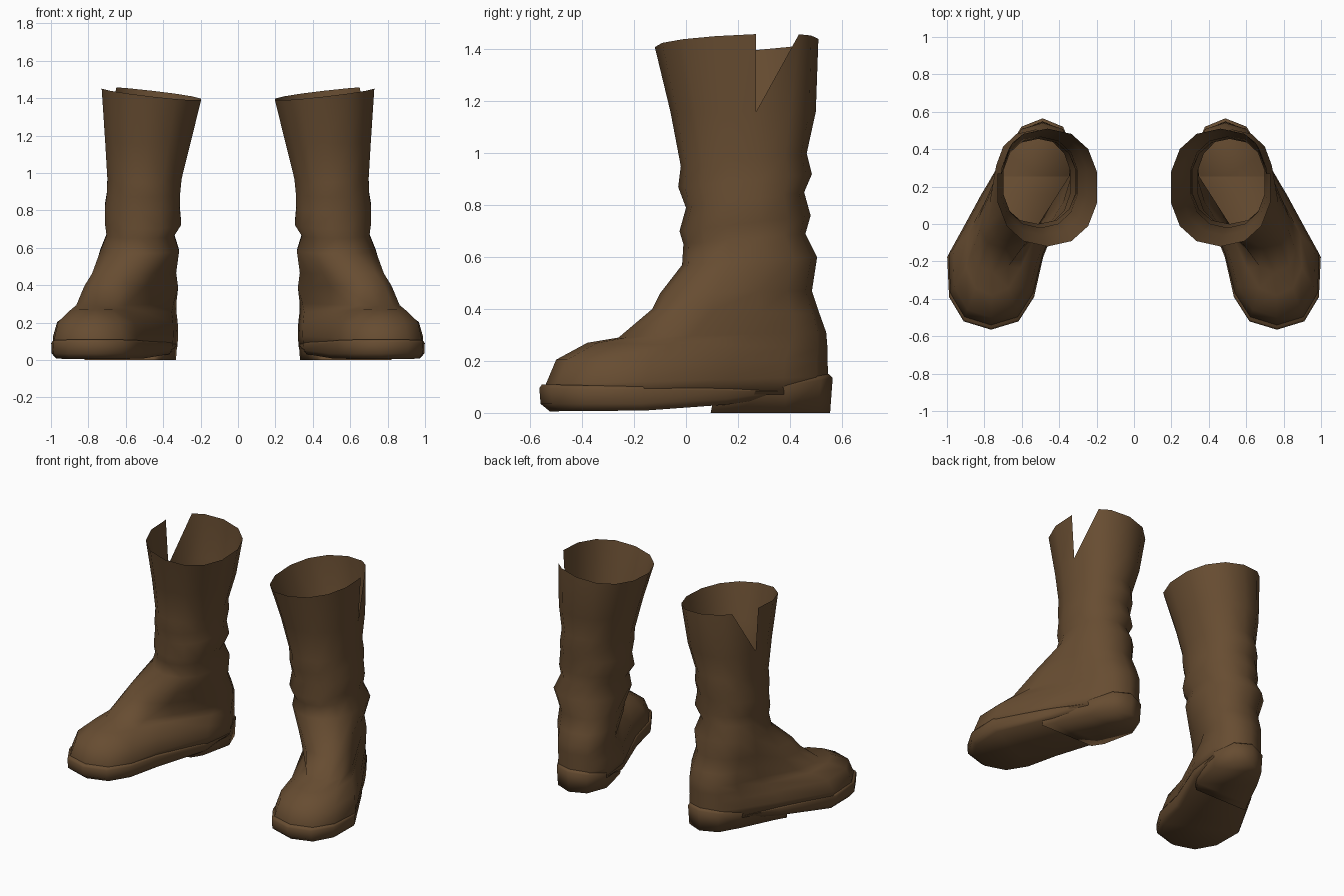
import bpy
import bmesh
import math

SIDES = 14

if "Cube" in bpy.data.objects:
    bpy.data.objects.remove(bpy.data.objects["Cube"])

# Single worn leather colour
leather = bpy.data.materials.new("brown_leather")
leather.use_nodes = True
BROWN = (0.135, 0.073, 0.031, 1)
leather.diffuse_color = BROWN
bsdf = leather.node_tree.nodes["Principled BSDF"]
bsdf.inputs["Base Color"].default_value = BROWN
bsdf.inputs["Roughness"].default_value = 0.8


def power(value, exponent):
    return math.copysign(abs(value) ** exponent, value)


def bend(y):
    """Sideways swing of the foot toward the toe."""
    return 0.14 * (1 - math.tanh((y - 0.09) / 0.22))


def ring(z_front, z_back, y_front, y_back, x_mid, swing, w_back, w_front, y_min=-9):
    """Egg-shaped section; points run from the back around the outer side."""
    points = []
    mid, half = (y_front + y_back) / 2, (y_back - y_front) / 2
    roundness = 0.9 - 0.1 * swing
    for i in range(SIDES):
        angle = 2 * math.pi * i / SIDES
        y = max(mid + half * power(math.cos(angle), roundness), y_min)
        t = ((y - mid) / half + 1) / 2
        width = w_front + (w_back - w_front) * t
        x = x_mid + swing * bend(y) + width * power(math.sin(angle), roundness)
        points.append([x, y, z_front + (z_back - z_front) * t])
    return points


def loft(name, rings, side, cap_top=True, notch=None):
    """Skin the rings from top to bottom and close the ends."""
    bm = bmesh.new()
    rows = [[bm.verts.new((side * x, y, z)) for x, y, z in r] for r in rings]
    for level, (a, b) in enumerate(zip(rows, rows[1:])):
        for i in range(SIDES):
            j = (i + 1) % SIDES
            if level == 0 and i == notch:
                bm.faces.new((a[i], b[i], b[j]))
            else:
                bm.faces.new((a[i], b[i], b[j], a[j]))
    for row in ([rows[0]] if cap_top else []) + [rows[-1]]:
        for i in range(SIDES // 2):
            corners = [row[k % SIDES] for k in (i, i + 1, SIDES - i - 1, SIDES - i)]
            bm.faces.new(list(dict.fromkeys(corners)))
    bmesh.ops.recalc_face_normals(bm, faces=bm.faces)
    mesh = bpy.data.meshes.new(name)
    bm.to_mesh(mesh)
    bm.free()
    mesh.materials.append(leather)
    obj = bpy.data.objects.new(name, mesh)
    bpy.context.collection.objects.link(obj)
    bpy.ops.object.select_all(action='DESELECT')
    obj.select_set(True)
    bpy.context.view_layer.objects.active = obj
    bpy.ops.object.shade_smooth_by_angle(angle=math.radians(100))


# Wrinkled shaft, instep and toe box
upper = [
    ring(1.42, 1.42, -0.12, 0.51, 0.463, 0, 0.272, 0.272),
    ring(1.16, 1.16, -0.06, 0.50, 0.482, 0, 0.233, 0.233),
    ring(0.95, 1.00, -0.02, 0.465, 0.50, 0, 0.203, 0.203),
    ring(0.87, 0.92, -0.03, 0.485, 0.505, 0, 0.20, 0.20),
    ring(0.79, 0.85, 0.00, 0.455, 0.512, 0, 0.205, 0.205),
    ring(0.70, 0.76, -0.025, 0.48, 0.507, 0, 0.208, 0.208),
    ring(0.65, 0.69, -0.01, 0.46, 0.522, 0, 0.185, 0.185),
    ring(0.57, 0.60, -0.015, 0.505, 0.526, 0, 0.216, 0.216),
    ring(0.46, 0.47, -0.10, 0.485, 0.50, 0.6, 0.20, 0.20),
    ring(0.40, 0.38, -0.13, 0.515, 0.49, 0.8, 0.21, 0.20),
    ring(0.29, 0.31, -0.26, 0.54, 0.485, 1, 0.217, 0.15),
    ring(0.27, 0.25, -0.38, 0.545, 0.485, 1, 0.217, 0.17),
    ring(0.205, 0.20, -0.50, 0.545, 0.485, 1, 0.215, 0.252),
    ring(0.11, 0.14, -0.54, 0.548, 0.485, 1, 0.214, 0.28),
    ring(0.07, 0.07, -0.54, 0.545, 0.485, 1, 0.21, 0.275),
]
# Slit corners, then the slanted rim
upper[0][2][:2] = [0.65, 0.435]
upper[0][3][1] = upper[1][3][1] = 0.27
for p in upper[0]:
    p[2] = 1.425 + 0.05 * (p[1] - 0.2) + 0.115 * (p[0] - 0.465)

# Sole with a soft welt edge and a raised arch
sole = [
    ring(0.11, 0.085, -0.555, 0.54, 0.485, 1, 0.21, 0.281),
    ring(0.095, 0.08, -0.565, 0.545, 0.485, 1, 0.211, 0.289),
    ring(0.035, 0.035, -0.56, 0.54, 0.485, 1, 0.208, 0.287),
    ring(0.006, 0.015, -0.525, 0.53, 0.485, 1, 0.195, 0.265),
]
for p in sole[2] + sole[3]:
    p[2] += 0.05 * min(1, max(0, (p[1] - 0.1) / 0.15))

# Heel block with a flat front
heel = [
    ring(-0.07, 0.15, -0.56, 0.55, 0.485, 1, 0.212, 0.22, 0.11),
    ring(-0.07, 0.135, -0.56, 0.565, 0.485, 1, 0.217, 0.22, 0.105),
    ring(0, 0, -0.56, 0.555, 0.485, 1, 0.213, 0.19, 0.095),
]

# Mirrored pair, each with a slit on the outer side of the shaft
for label, side in (("left", 1), ("right", -1)):
    loft(label + "_boot_upper", upper, side, cap_top=False, notch=2)
    loft(label + "_boot_sole", sole, side)
    loft(label + "_boot_heel", heel, side)
